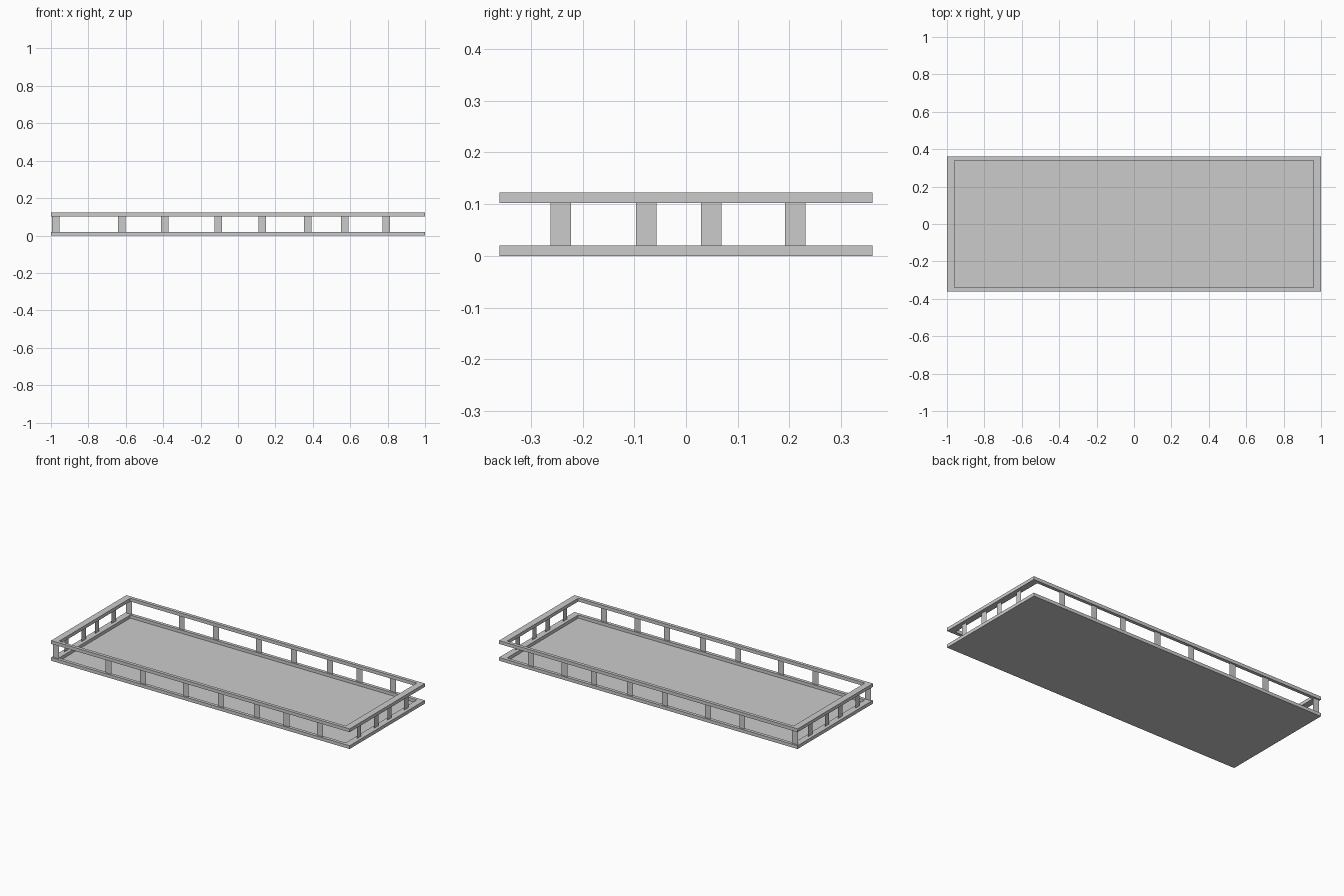
import bpy, bmesh

if "Cube" in bpy.data.objects:
    bpy.data.objects.remove(bpy.data.objects["Cube"])

OX, OY = 1.0, 0.36      # outer half sizes
IX, IY = 0.96, 0.34     # inner half sizes
T, RAIL_Z, TOP = 0.02, 0.102, 0.122


def add_object(name, bm):
    bmesh.ops.recalc_face_normals(bm, faces=bm.faces)
    mesh = bpy.data.meshes.new(name)
    bm.to_mesh(mesh)
    bm.free()
    ob = bpy.data.objects.new(name, mesh)
    bpy.context.collection.objects.link(ob)
    return ob


def ring(bm, x, y, z):
    return [bm.verts.new((sx * x, sy * y, z))
            for sx, sy in ((-1, -1), (1, -1), (1, 1), (-1, 1))]


def bridge(bm, loops):
    for a, b in zip(loops, loops[1:]):
        for i in range(4):
            j = (i + 1) % 4
            bm.faces.new((a[i], a[j], b[j], b[i]))


# Shallow base tray: raised rim around a thin floor
bm = bmesh.new()
loops = [ring(bm, OX, OY, 0), ring(bm, OX, OY, T),
         ring(bm, IX, IY, T), ring(bm, IX, IY, 0.001)]
bridge(bm, loops)
bm.faces.new(loops[0])
bm.faces.new(loops[-1])
add_object("base_tray", bm)

# Upper rail frame
bm = bmesh.new()
loops = [ring(bm, OX, OY, RAIL_Z), ring(bm, OX, OY, TOP),
         ring(bm, IX, IY, TOP), ring(bm, IX, IY, RAIL_Z)]
bridge(bm, loops + [loops[0]])
add_object("top_rail", bm)


# Flat, paper-thin posts between tray and rail
def post(name, a, b):
    bm = bmesh.new()
    bm.faces.new([bm.verts.new(p) for p in
                  ((*a, T), (*b, T), (*b, RAIL_Z), (*a, RAIL_Z))])
    add_object(name, bm)


W = 0.02
for side, s in (("front", -1), ("back", 1)):
    for x in (-0.975, -0.622, -0.392, -0.105, 0.13, 0.372, 0.57, 0.793):
        post(side + "_post", (x - W, s * 0.35), (x + W, s * 0.35))
for side, s in (("left", -1), ("right", 1)):
    for y in (-0.242, -0.077, 0.049, 0.211):
        post(side + "_post", (s * 0.98, y - W), (s * 0.98, y + W))
